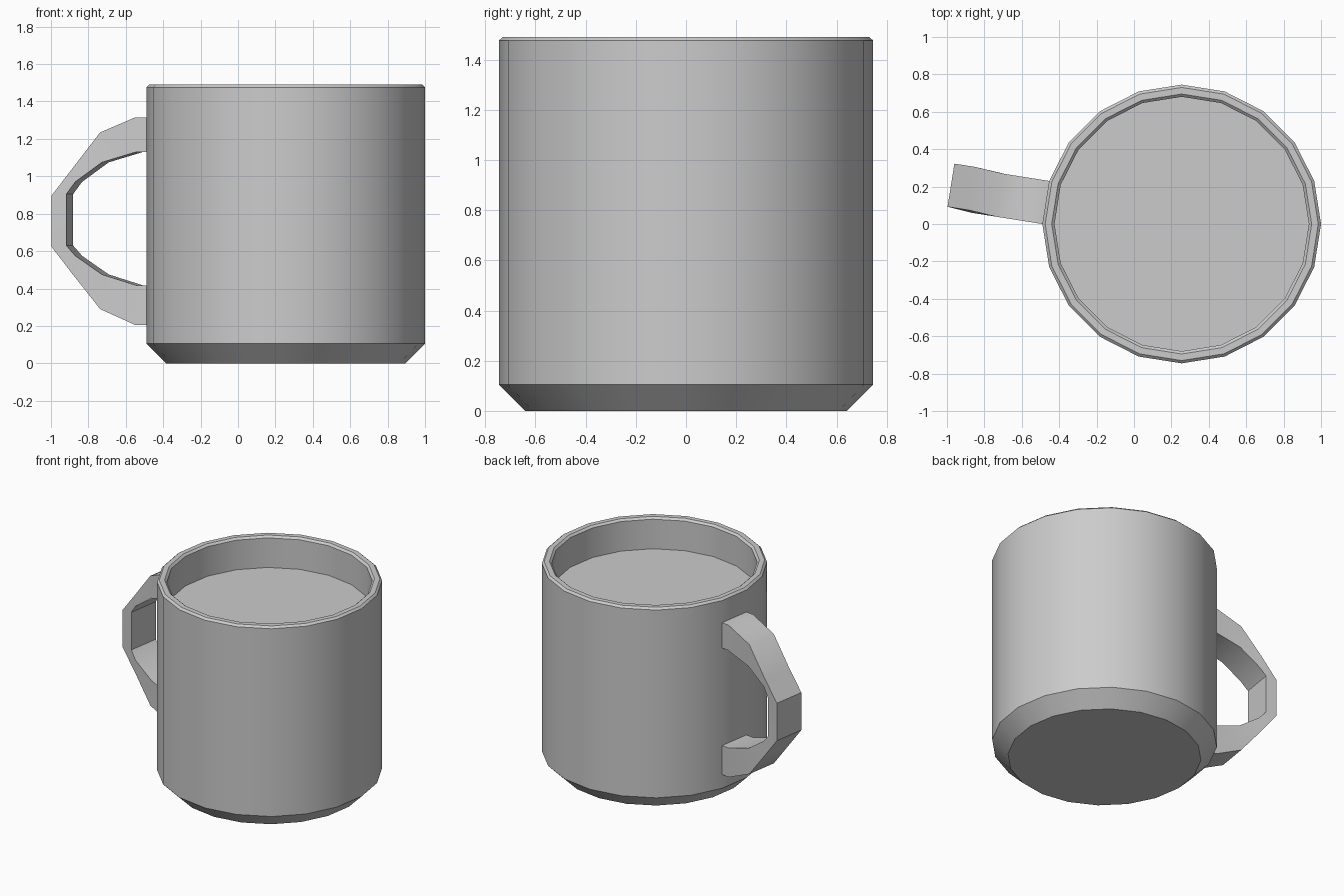
import bpy, bmesh, math
from mathutils import Vector

if "Cube" in bpy.data.objects:
    bpy.data.objects.remove(bpy.data.objects["Cube"])

SIDES, CX, R = 20, 0.255, 0.745


def rim_point(r, i, z):
    a = math.tau * i / SIDES
    return Vector((CX + r * math.cos(a), r * math.sin(a), z))


def finish(bm, name):
    bmesh.ops.recalc_face_normals(bm, faces=bm.faces)
    mesh = bpy.data.meshes.new(name)
    bm.to_mesh(mesh)
    bm.free()
    obj = bpy.data.objects.new(name, mesh)
    bpy.context.collection.objects.link(obj)
    bpy.ops.object.select_all(action='DESELECT')
    obj.select_set(True)
    bpy.context.view_layer.objects.active = obj
    bpy.ops.object.shade_smooth_by_angle(angle=math.radians(30))
    return obj


def lathe(name, profile, cap_start=True, cap_end=True):
    bm = bmesh.new()
    rings = [[bm.verts.new(rim_point(r, i, z)) for i in range(SIDES)]
             for r, z in profile]
    for a, b in zip(rings, rings[1:]):
        for i in range(SIDES):
            j = (i + 1) % SIDES
            bm.faces.new((a[i], a[j], b[j], b[i]))
    if cap_start:
        bm.faces.new(rings[0][::-1])
    if cap_end:
        bm.faces.new(rings[-1])
    return finish(bm, name)


# Mug body: chamfered foot, straight wall, bevelled lip, inner wall;
# the inside is closed by the drink surface
lathe("mug_body", [(0.64, 0), (R, 0.105), (R, 1.476), (0.73, 1.49),
                   (0.695, 1.49), (0.68, 1.476), (0.68, 1.26)])

# Handle: (distance from wall, height) pairs, extruded from one wall facet
outer = [(0, 1.315), (0.06, 1.315), (0.25, 1.235), (0.40, 1.045), (0.515, 0.897),
         (0.515, 0.623), (0.40, 0.475), (0.25, 0.29), (0.06, 0.205), (0, 0.205)]
inner = [(0, 1.13), (0.055, 1.13), (0.24, 1.075), (0.385, 0.97), (0.435, 0.905),
         (0.435, 0.63), (0.385, 0.575), (0.24, 0.475), (0.055, 0.417), (0, 0.417)]

angle = math.tau * 9.5 / SIDES
out_dir = Vector((math.cos(angle), math.sin(angle), 0))
side_dir = Vector((math.sin(angle), -math.cos(angle), 0))

bm = bmesh.new()
sections = []
for o, n in zip(outer, inner):
    section = []
    for (s, z), corner in ((o, 10), (o, 9), (n, 9), (n, 10)):
        drift = 0.012 if s > 0.39 else 0
        p = rim_point(R, corner, z) + out_dir * s + side_dir * drift
        section.append(bm.verts.new(p))
    sections.append(section)
for a, b in zip(sections, sections[1:]):
    for i in range(4):
        j = (i + 1) % 4
        bm.faces.new((a[i], a[j], b[j], b[i]))
bm.faces.new(sections[0])
bm.faces.new(sections[-1])
finish(bm, "handle")
